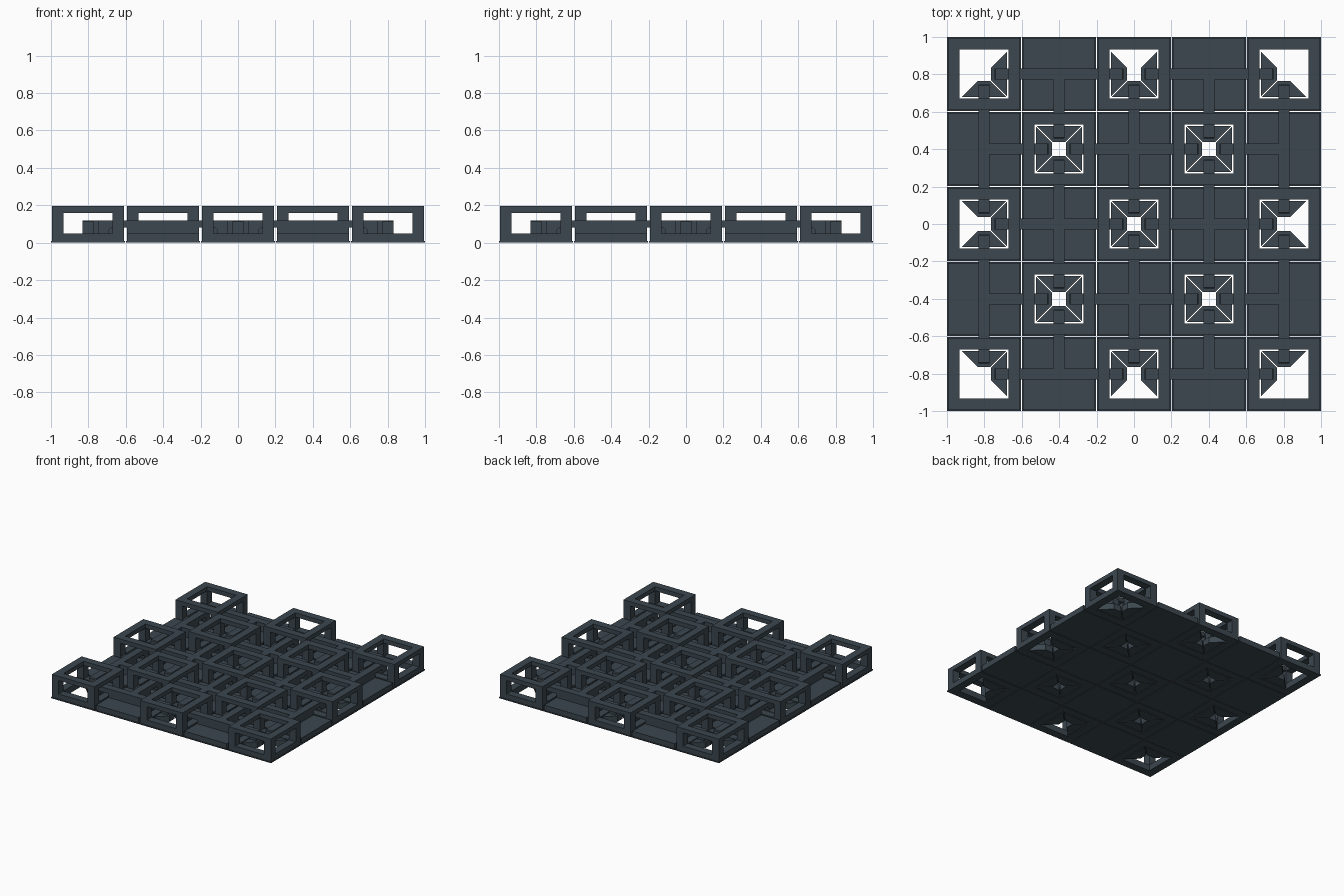
import bpy, bmesh
from mathutils import Matrix, Vector

if "Cube" in bpy.data.objects:
    bpy.data.objects.remove(bpy.data.objects["Cube"])

PITCH = 0.401            # spacing of the cells
BODY, LIP = 0.193, 0.198 # half widths of a cell body and its bottom lip
HOLE = 0.131             # half width of the openings
BEAM, SILL, TOP = 0.05, 0.16, 0.195
LIP_H = 0.008

slate = bpy.data.materials.new("slate_grey")
slate.diffuse_color = (0.045, 0.063, 0.078, 1)
slate.use_nodes = True
slate.node_tree.nodes["Principled BSDF"].inputs["Base Color"].default_value = slate.diffuse_color


def prism(bm, points, axis):
    """Extrude a closed outline along a vector."""
    face = bm.faces.new([bm.verts.new(p) for p in points])
    out = bmesh.ops.extrude_face_region(bm, geom=[face])
    moved = [g for g in out["geom"] if isinstance(g, bmesh.types.BMVert)]
    bmesh.ops.translate(bm, verts=moved, vec=Vector(axis))


def box(bm, x0, x1, y0, y1, z0, z1):
    prism(bm, [(x0, y0, z0), (x1, y0, z0), (x1, y1, z0), (x0, y1, z0)], (0, 0, z1 - z0))


def ring(bm, outer, inner, z0, z1):
    """Square ring with a square hole."""
    corners = [(-1, -1), (1, -1), (1, 1), (-1, 1)]
    loops = [[bm.verts.new((sx * h, sy * h, z)) for sx, sy in corners]
             for h, z in ((outer, z0), (outer, z1), (inner, z1), (inner, z0))]
    for k in range(4):
        a, b = loops[k], loops[(k + 1) % 4]
        for i in range(4):
            j = (i + 1) % 4
            bm.faces.new((a[i], a[j], b[j], b[i]))


def finish(bm, name):
    bmesh.ops.recalc_face_normals(bm, faces=bm.faces[:])
    mesh = bpy.data.meshes.new(name)
    bm.to_mesh(mesh)
    bm.free()
    mesh.materials.append(slate)
    return mesh


def frame_mesh():
    """Open cube: bottom ring with lip, four posts, top ring."""
    bm = bmesh.new()
    ring(bm, LIP, HOLE, 0, LIP_H)
    ring(bm, BODY, HOLE, LIP_H, BEAM)
    ring(bm, BODY, HOLE, SILL, TOP)
    for sx in (-1, 1):
        for sy in (-1, 1):
            xs = sorted((sx * HOLE, sx * BODY))
            ys = sorted((sy * HOLE, sy * BODY))
            box(bm, *xs, *ys, BEAM, SILL)
    return finish(bm, "open_frame")


# Side profile of a hook arm: over the frame's lower beam and down to the foot
ARM = [(0, 0.05), (0.193, 0.05), (0.193, 0.08), (0.278, 0.08), (0.288, 0.07),
       (0.288, 0.05), (0.346, 0.05), (0.346, 0.114), (0.34, 0.12), (0, 0.12)]
ARM_HALF = 0.03


def tile_mesh(directions):
    """Flat tile with a hook arm and a wedge foot toward each neighbour."""
    bm = bmesh.new()
    box(bm, -LIP, LIP, -LIP, LIP, 0, LIP_H)
    box(bm, -BODY, BODY, -BODY, BODY, LIP_H, BEAM)
    box(bm, -ARM_HALF, ARM_HALF, -ARM_HALF, ARM_HALF, BEAM, 0.12)
    for dx, dy in directions:
        part = bmesh.new()
        prism(part, [(r, -ARM_HALF, z) for r, z in ARM], (0, 2 * ARM_HALF, 0))
        near, far = PITCH - 0.123, PITCH - 0.038
        prism(part, [(near, -0.119, 0), (far, -0.034, 0),
                     (far, 0.034, 0), (near, 0.119, 0)], (0, 0, BEAM))
        turn = Matrix(((dx, -dy, 0), (dy, dx, 0), (0, 0, 1))).to_4x4()
        part.transform(turn)
        temp = bpy.data.meshes.new("temp")
        part.to_mesh(temp)
        part.free()
        bm.from_mesh(temp)
        bpy.data.meshes.remove(temp)
    return finish(bm, "hook_tile")


# Checkerboard of open frames and hooked tiles
frame = frame_mesh()
for i in range(-2, 3):
    for j in range(-2, 3):
        if (i + j) % 2 == 0:
            name, mesh = "open_frame", frame
        else:
            arms = [(dx, dy) for dx, dy in ((1, 0), (0, 1), (-1, 0), (0, -1))
                    if abs(i + dx) <= 2 and abs(j + dy) <= 2]
            name, mesh = "hook_tile", tile_mesh(arms)
        ob = bpy.data.objects.new(name, mesh)
        ob.location = (i * PITCH, j * PITCH, 0)
        bpy.context.collection.objects.link(ob)
